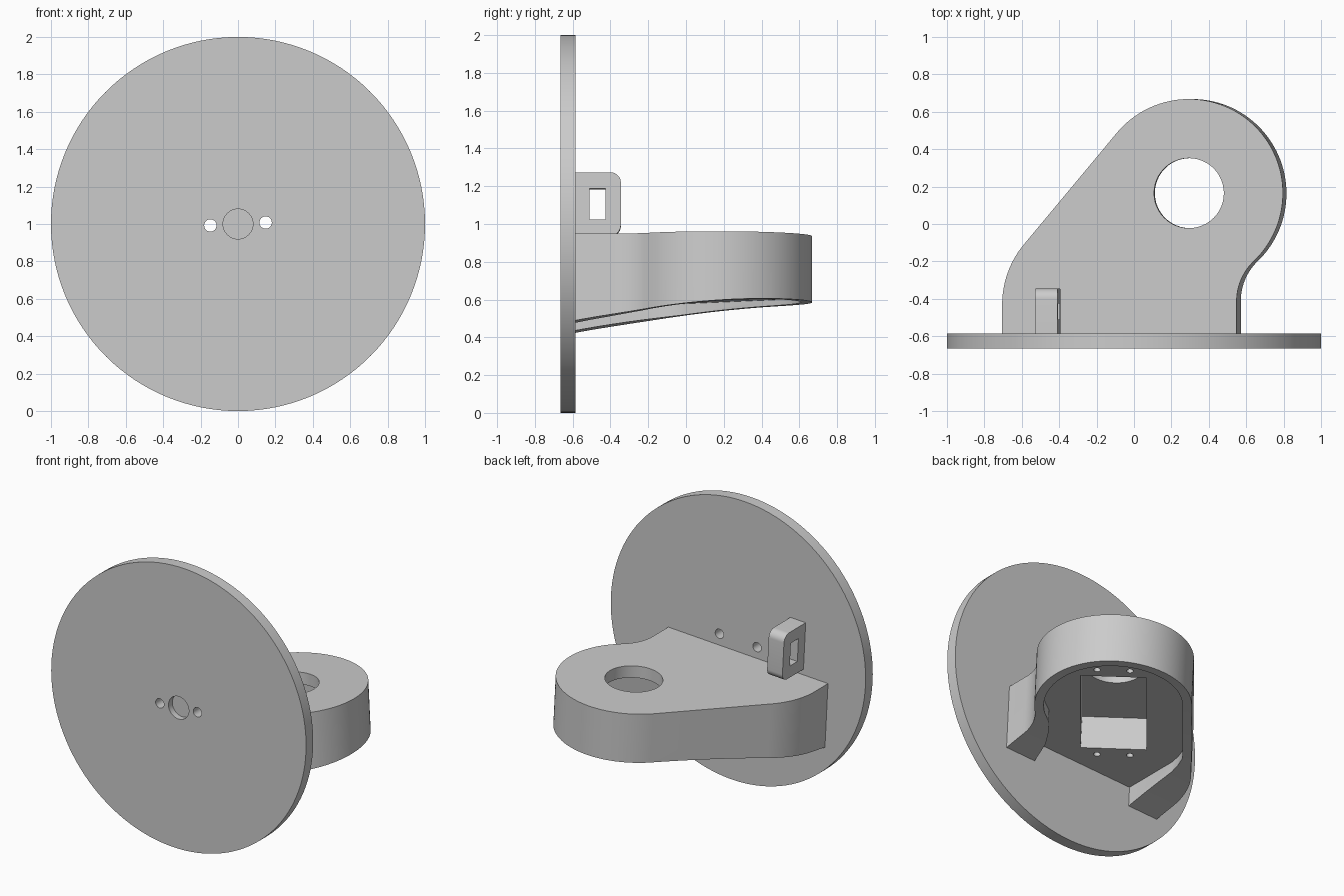
import bpy, bmesh
from math import sin, cos, pi, radians
from mathutils import Matrix, Vector

cube = bpy.data.objects.get("Cube")
if cube:
    bpy.data.objects.remove(cube, do_unlink=True)

grey = bpy.data.materials.new("plain grey")
grey.use_nodes = True
grey.diffuse_color = (0.6, 0.6, 0.6, 1)
grey.node_tree.nodes["Principled BSDF"].inputs["Base Color"].default_value = (0.6, 0.6, 0.6, 1)

# The whole mount leans slightly about the disc centre
LEAN = Matrix.Translation((0, 0, 1)) @ Matrix.Rotation(radians(-3), 4, 'Y') @ Matrix.Translation((0, 0, -1))


def arc(cx, cy, r, start, end, steps=24):
    """Points on an arc, angles in degrees."""
    angles = [radians(start + (end - start) * i / steps) for i in range(steps + 1)]
    return [(cx + r * cos(a), cy + r * sin(a)) for a in angles]


def circle(cx, cy, r, steps=48):
    return arc(cx, cy, r, 0, 360, steps)[:-1]


def box(x0, x1, y0, y1):
    return [(x0, y0), (x1, y0), (x1, y1), (x0, y1)]


def prism(name, outline, low, high, axis='Z'):
    """Extrude a flat outline along an axis."""
    place = {'X': lambda a, b: (low, a, b),
             'Y': lambda a, b: (a, low, b),
             'Z': lambda a, b: (a, b, low)}[axis]
    step = {'X': Vector((1, 0, 0)), 'Y': Vector((0, 1, 0)), 'Z': Vector((0, 0, 1))}[axis]
    bm = bmesh.new()
    face = bm.faces.new([bm.verts.new(place(a, b)) for a, b in outline])
    new = bmesh.ops.extrude_face_region(bm, geom=[face])["geom"]
    bmesh.ops.translate(bm, vec=step * (high - low),
                        verts=[v for v in new if isinstance(v, bmesh.types.BMVert)])
    bmesh.ops.recalc_face_normals(bm, faces=bm.faces)
    mesh = bpy.data.meshes.new(name)
    bm.to_mesh(mesh)
    bm.free()
    obj = bpy.data.objects.new(name, mesh)
    bpy.context.collection.objects.link(obj)
    return obj


def finish(obj, cutters):
    """Cut the part, lean it, colour it and shade it."""
    for cutter in cutters:
        cutter.hide_render = True
        mod = obj.modifiers.new("cut", 'BOOLEAN')
        mod.operation, mod.solver, mod.object = 'DIFFERENCE', 'EXACT', cutter
    graph = bpy.context.evaluated_depsgraph_get()
    mesh = bpy.data.meshes.new_from_object(obj.evaluated_get(graph))
    obj.modifiers.clear()
    obj.data = mesh
    for cutter in cutters:
        bpy.data.objects.remove(cutter, do_unlink=True)
    mesh.transform(LEAN)
    mesh.materials.clear()
    mesh.materials.append(grey)
    bpy.ops.object.select_all(action='DESELECT')
    obj.select_set(True)
    bpy.context.view_layer.objects.active = obj
    bpy.ops.object.shade_smooth_by_angle(angle=radians(30))


# Front disc with two bolt holes and a blind centre recess
disc = prism("front_disc", circle(0, 1, 1, 128), -0.665, -0.585, 'Y')
finish(disc, [prism("bolt_cutter", circle(s * 0.148, 1, 0.033, 32), -0.8, -0.5, 'Y') for s in (-1, 1)]
       + [prism("recess_cutter", circle(0, 1, 0.08), -0.8, -0.622, 'Y')])

# Arm outline: round end, concave fillet on one side, slanted edge on the other
BACK = -0.62
CX, CY, R = 0.29, 0.165, 0.503
outer = ([(0.545, BACK)] + arc(0.845, -0.415, 0.3, 180, 133.8)
         + arc(CX, CY, R, -46.2, 140, 64)[1:]
         + arc(-0.21, -0.43, 0.5, 140, 180) + [(-0.71, BACK)])
arm = prism("motor_arm", outer, 0.3, 0.92)

# Hollow underside, leaving a rim
inner = ([(0.31, -0.8), (0.31, -0.585), (0.36, -0.42), (0.42, -0.32), (0.5, -0.225)]
         + arc(CX, CY, R - 0.06, -50, 140, 64)
         + [(-0.436, -0.01), (-0.46, -0.08), (-0.475, -0.16), (-0.475, -0.8)])
cutters = [prism("hollow_cutter", inner, 0.2, 0.6)]

# Underside sweeps down towards the disc
sweep = [(y, 0.57 - 0.078 * (0.6 - y) ** 2) for y in [-0.8 + 0.05 * i for i in range(33)]]
cutters.append(prism("sweep_cutter", sweep + [(0.8, 0), (-0.8, 0)], -1, 1, 'X'))

# Shaft hole, motor pocket and blind screw holes, aligned with the slanted edge
cutters.append(prism("shaft_cutter", circle(CX, CY, 0.187), 0.7, 1.2))
turn = Matrix.Translation((0.18, 0.035, 0)) @ Matrix.Rotation(radians(50), 4, 'Z')
pocket = [prism("pocket_cutter", box(-0.435, 0.435, -0.21, 0.21), 0.5, 0.835)]
pocket += [prism("screw_cutter", circle(u, v, 0.022, 20), 0.5, 0.8)
           for u in (-0.51, 0.51) for v in (-0.105, 0.105)]
for cutter in pocket:
    cutter.data.transform(turn)
finish(arm, cutters + pocket)

# Slotted strap loop behind the disc
Y1, Z0, Z1, C = -0.345, 0.96, 1.295, 0.055
loop = ([(BACK, Z0)] + arc(Y1 - C, Z0 + C, C, -90, 0, 10)
        + arc(Y1 - C, Z1 - C, C, 0, 90, 10) + [(BACK, Z1)])
strap = prism("strap_loop", loop, -0.515, -0.395, 'X')
finish(strap, [prism("slot_cutter", box(-0.51, -0.425, 1.045, 1.21), -1, 0, 'X')])
